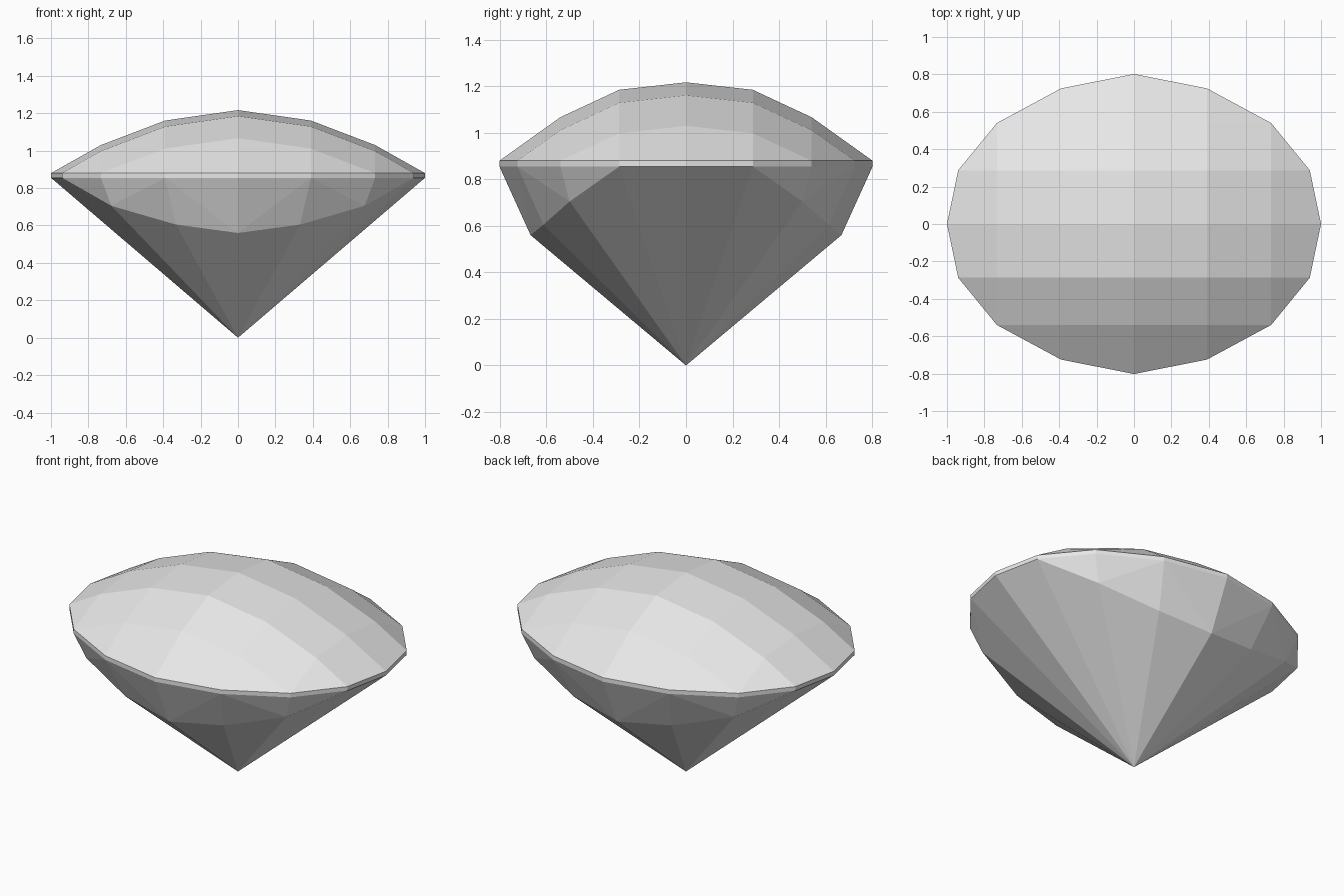
import bpy
import bmesh

old = bpy.data.objects.get("Cube")
if old:
    bpy.data.objects.remove(old, do_unlink=True)

# One flat grey for the whole stone
grey = bpy.data.materials.new("pale grey")
colour = (0.8, 0.8, 0.8, 1)
grey.use_nodes = True
grey.node_tree.nodes["Principled BSDF"].inputs["Base Color"].default_value = colour
grey.diffuse_color = colour

GIRDLE_LOW, GIRDLE_TOP, SUMMIT = 0.855, 0.88, 1.217

# One quarter of the sixteen-sided girdle outline
outline = [(1, 0), (0.94, 0.287), (0.733, 0.54), (0.39, 0.725), (0, 0.802)]
points = [(x, y, z) for x, y in outline for z in (GIRDLE_LOW, GIRDLE_TOP)]

# Crown facets: fall in height along x plus fall along y
fall_x = {0: 0, 0.39: 0.056, 0.733: 0.187}
fall_y = {0: 0, 0.287: 0.032, 0.54: 0.150}
for x, dx in fall_x.items():
    for y, dy in fall_y.items():
        if SUMMIT - dx - dy > GIRDLE_TOP + 0.01:
            points.append((x, y, SUMMIT - dx - dy))

# Pavilion break line and pointed tip
points += [(0.677, 0.5, 0.705), (0.332, 0.613, 0.605), (0, 0.668, 0.56), (0, 0, 0)]

# Mirror the quarter both ways and wrap it in flat facets
full = {(x * sx, y * sy, z) for x, y, z in points for sx in (1, -1) for sy in (1, -1)}
bm = bmesh.new()
for p in sorted(full):
    bm.verts.new(p)
hull = bmesh.ops.convex_hull(bm, input=bm.verts[:])
spare = [v for v in bm.verts if not v.link_faces]
bmesh.ops.delete(bm, geom=spare, context="VERTS")
bmesh.ops.dissolve_limit(bm, angle_limit=0.02, verts=bm.verts[:], edges=bm.edges[:])
bmesh.ops.recalc_face_normals(bm, faces=bm.faces[:])

mesh = bpy.data.meshes.new("gemstone")
bm.to_mesh(mesh)
bm.free()
mesh.materials.append(grey)
gemstone = bpy.data.objects.new("gemstone", mesh)
bpy.context.collection.objects.link(gemstone)
